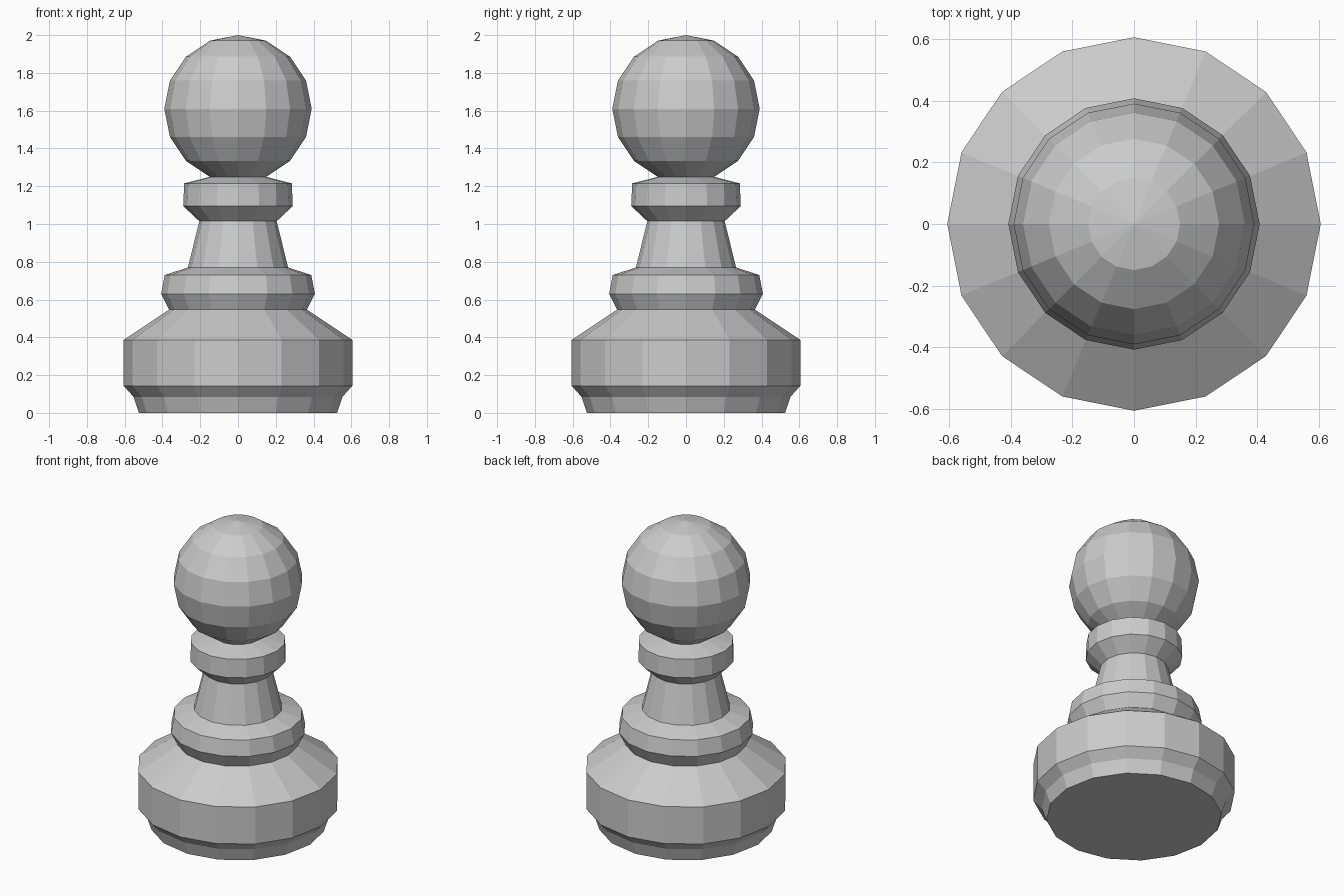
import bpy, bmesh
from math import sin, cos, pi

if "Cube" in bpy.data.objects:
    bpy.data.objects.remove(bpy.data.objects["Cube"])

SIDES = 16

# Profile sections as (radius, height), bottom to top
base = [(0.525, 0.0), (0.553, 0.085), (0.605, 0.143), (0.605, 0.387)]
lower_ring = [(0.365, 0.547), (0.407, 0.63), (0.388, 0.73)]
stem = [(0.265, 0.77), (0.205, 1.015)]
collar = [(0.29, 1.095), (0.285, 1.215)]

# Ball head: latitude rings of a sphere, its lowest ring meeting the collar
HEAD_R, HEAD_Z = 0.39, 1.61
head = [(HEAD_R * cos(k * pi / 8), HEAD_Z + HEAD_R * sin(k * pi / 8))
        for k in range(-3, 4)]


def lathe(name, profile, tip_z):
    """Turn a profile around z, with a flat bottom and a pointed top."""
    bm = bmesh.new()
    rings = [[bm.verts.new((r * cos(2 * pi * i / SIDES),
                            r * sin(2 * pi * i / SIDES), z))
              for i in range(SIDES)] for r, z in profile]
    tip = bm.verts.new((0, 0, tip_z))
    for i in range(SIDES):
        j = (i + 1) % SIDES
        for lo, hi in zip(rings, rings[1:]):
            bm.faces.new((lo[i], lo[j], hi[j], hi[i]))
        bm.faces.new((rings[-1][i], rings[-1][j], tip))
    bm.faces.new(rings[0][::-1])
    mesh = bpy.data.meshes.new(name)
    bm.to_mesh(mesh)
    bm.free()
    obj = bpy.data.objects.new(name, mesh)
    bpy.context.collection.objects.link(obj)
    return obj


# Whole turned piece, flat shaded
lathe("pawn_body", base + lower_ring + stem + collar + head, HEAD_Z + HEAD_R)
